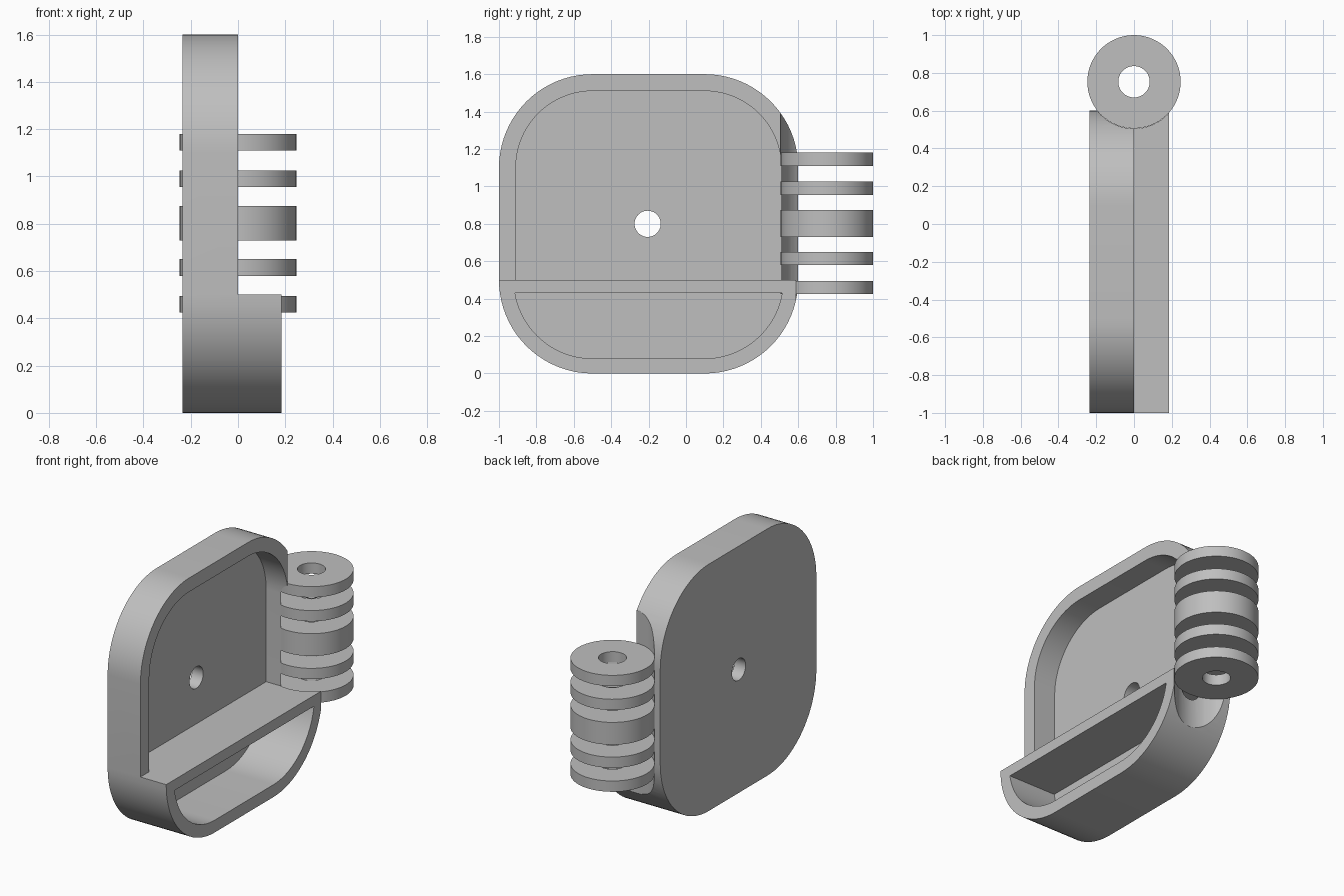
import bpy, bmesh, math

if "Cube" in bpy.data.objects:
    bpy.data.objects.remove(bpy.data.objects["Cube"])

grey = bpy.data.materials.new("light grey")
grey.diffuse_color = (0.52, 0.52, 0.52, 1)
grey.use_nodes = True
grey.node_tree.nodes["Principled BSDF"].inputs["Base Color"].default_value = grey.diffuse_color


def finish(name, bm):
    bmesh.ops.recalc_face_normals(bm, faces=bm.faces)
    mesh = bpy.data.meshes.new(name)
    bm.to_mesh(mesh)
    bm.free()
    mesh.materials.append(grey)
    ob = bpy.data.objects.new(name, mesh)
    bpy.context.collection.objects.link(ob)
    return ob


def arc(cy, cz, r, a0, a1, n=20):
    return [(cy + r * math.cos(math.radians(a0 + (a1 - a0) * i / n)),
             cz + r * math.sin(math.radians(a0 + (a1 - a0) * i / n))) for i in range(n + 1)]


def prism(name, profile, x0, x1):
    """Extrude a (y, z) profile along x."""
    bm = bmesh.new()
    face = bm.faces.new([bm.verts.new((x0, y, z)) for y, z in profile])
    ext = bmesh.ops.extrude_face_region(bm, geom=[face])["geom"]
    verts = [g for g in ext if isinstance(g, bmesh.types.BMVert)]
    bmesh.ops.translate(bm, verts=verts, vec=(x1 - x0, 0, 0))
    return finish(name, bm)


def tube(name, y, z0, z1, r_out, r_in=0, n=64):
    """Upright cylinder, or a ring when r_in is given."""
    bm = bmesh.new()
    loops = []
    for r, z in ((r_out, z0), (r_out, z1), (r_in, z1), (r_in, z0))[:4 if r_in else 2]:
        loops.append([bm.verts.new((r * math.cos(2 * math.pi * i / n),
                                    y + r * math.sin(2 * math.pi * i / n), z)) for i in range(n)])
    pairs = list(zip(loops, loops[1:] + loops[:1])) if r_in else [(loops[0], loops[1])]
    for a, b in pairs:
        for i in range(n):
            j = (i + 1) % n
            bm.faces.new((a[i], a[j], b[j], b[i]))
    if not r_in:
        for loop in loops:
            bm.faces.new(loop)
    return finish(name, bm)


def activate(ob):
    bpy.ops.object.select_all(action='DESELECT')
    ob.select_set(True)
    bpy.context.view_layer.objects.active = ob


def cut(ob, cutter):
    activate(ob)
    mod = ob.modifiers.new("cut", 'BOOLEAN')
    mod.operation = 'DIFFERENCE'
    mod.solver = 'EXACT'
    mod.object = cutter
    bpy.ops.object.modifier_apply(modifier=mod.name)
    bpy.data.objects.remove(cutter, do_unlink=True)


def smooth(ob):
    activate(ob)
    bpy.ops.object.shade_smooth_by_angle(angle=math.radians(30))


# Rounded square case, stepped back above the shelf
YL, YR, ZB, ZT = -0.5, 0.1, 0.5, 1.1      # corner centres
BACK, FLOOR, RIM, LIP = -0.235, -0.155, 0.0, 0.185
outline = (arc(YR, ZT, 0.5, 0, 90) + arc(YL, ZT, 0.5, 90, 180)
           + arc(YL, ZB, 0.5, 180, 270) + arc(YR, ZB, 0.5, 270, 360))
case = prism("case", outline, BACK, LIP)
cut(case, prism("step_cutter", [(-1.2, 0.5), (0.8, 0.5), (0.8, 1.8), (-1.2, 1.8)], RIM, 0.4))

# Upper tray
upper = ([(YL - 0.41, 0.5), (YR + 0.41, 0.5)]
         + arc(YR, ZT, 0.41, 0, 90) + arc(YL, ZT, 0.41, 90, 180))
cut(case, prism("tray_cutter", upper, FLOOR, 0.3))

# Lower pocket under the shelf
t = math.degrees(math.asin(0.07 / 0.42))
lower = arc(YL, ZB, 0.42, 180 + t, 270) + arc(YR, ZB, 0.42, 270, 360 - t)
cut(case, prism("pocket_cutter", lower, FLOOR, 0.3))

# Hole through the back wall and hinge clearance down the side
cut(case, prism("hole_cutter", arc(-0.205, 0.8, 0.07, 0, 351, 39), -0.4, 0.1))
HINGE_Y = 0.753
cut(case, tube("clearance_cutter", HINGE_Y, -0.2, 1.8, 0.248))
smooth(case)

# Hinge knuckles
for i, (z0, z1) in enumerate([(0.425, 0.495), (0.58, 0.65), (0.73, 0.875),
                              (0.955, 1.025), (1.11, 1.18)]):
    smooth(tube(f"hinge_knuckle_{i + 1}", HINGE_Y, z0, z1, 0.247, 0.083))
